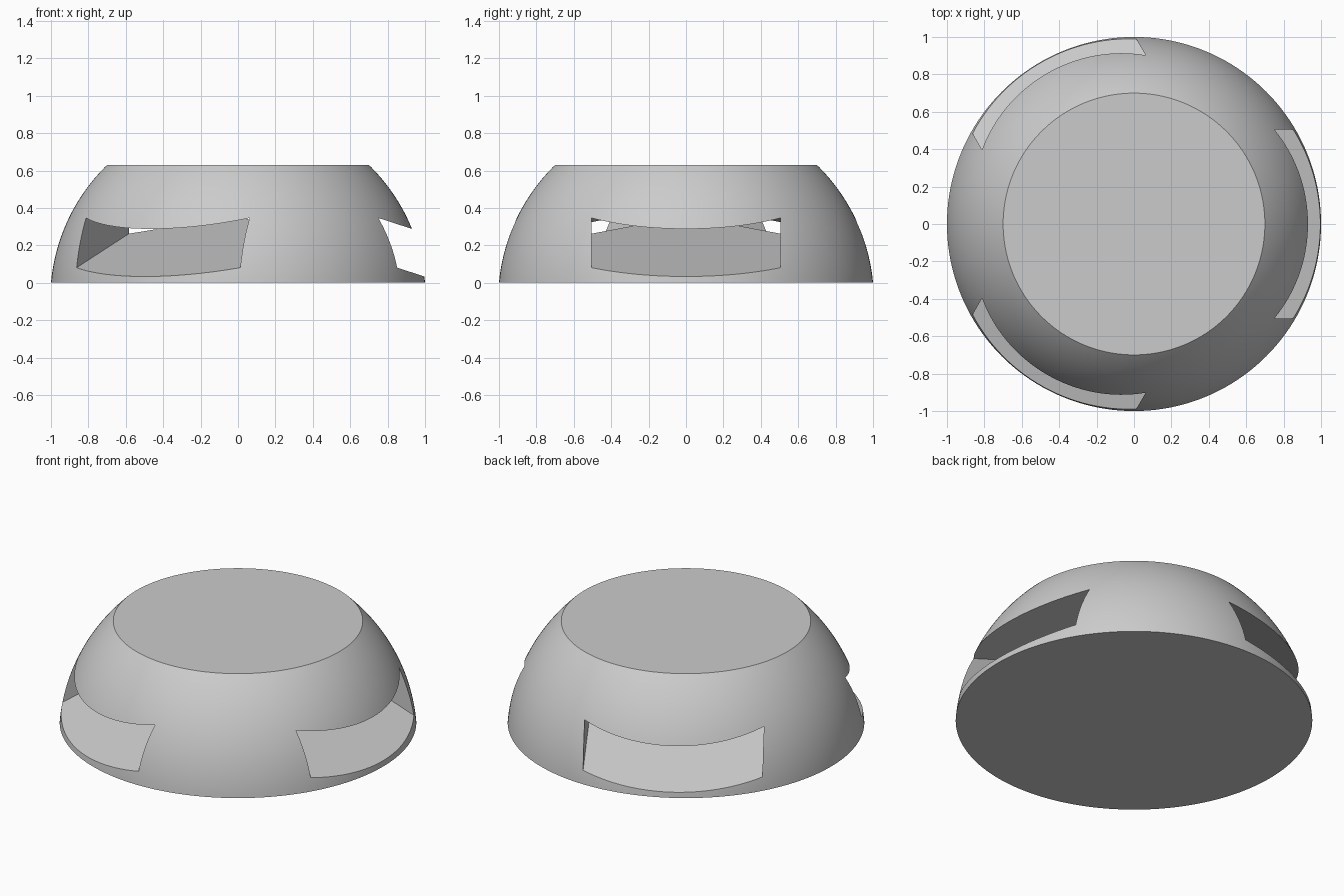
import bpy, bmesh, math
from mathutils import Matrix

cube = bpy.data.objects.get("Cube")
if cube:
    bpy.data.objects.remove(cube, do_unlink=True)

HEIGHT = 0.63        # flat top of the dome
CENTRE = -0.09       # sphere centre height
RADIUS = math.hypot(1, CENTRE)
SLOPE = math.tan(math.radians(18))
HALF_WIDTH = 0.505
FLOOR, CEILING = 0.357, 0.59   # slot heights on the axis
SEGMENTS, RINGS = 160, 32

grey = bpy.data.materials.new("plain grey")
grey.use_nodes = True
colour = (0.6, 0.6, 0.6, 1)
grey.diffuse_color = colour
grey.node_tree.nodes["Principled BSDF"].inputs["Base Color"].default_value = colour


def add_object(name, bm):
    bmesh.ops.recalc_face_normals(bm, faces=bm.faces)
    mesh = bpy.data.meshes.new(name)
    bm.to_mesh(mesh)
    bm.free()
    mesh.materials.append(grey)
    obj = bpy.data.objects.new(name, mesh)
    bpy.context.collection.objects.link(obj)
    return obj


def make_dome():
    # Spherical side in rings, closed by a flat top and base
    bm = bmesh.new()
    low = math.asin(-CENTRE / RADIUS)
    high = math.asin((HEIGHT - CENTRE) / RADIUS)
    rings = []
    for i in range(RINGS + 1):
        a = low + (high - low) * i / RINGS
        r, z = RADIUS * math.cos(a), CENTRE + RADIUS * math.sin(a)
        turns = [math.tau * k / SEGMENTS for k in range(SEGMENTS)]
        rings.append([bm.verts.new((r * math.cos(t), r * math.sin(t), z)) for t in turns])
    for lower, upper in zip(rings, rings[1:]):
        for k in range(SEGMENTS):
            n = (k + 1) % SEGMENTS
            bm.faces.new((lower[k], lower[n], upper[n], upper[k]))
    bm.faces.new(rings[0][::-1])
    bm.faces.new(rings[-1])
    return add_object("dome_body", bm)


def make_slot(angle):
    # Sloping slot that runs from the axis out through the side
    bm = bmesh.new()
    inner, outer = -0.02, 1.3
    profile = [(inner, FLOOR), (outer, FLOOR), (outer, CEILING), (inner, CEILING)]
    face = bm.faces.new([bm.verts.new((x, -HALF_WIDTH, z - SLOPE * x)) for x, z in profile])
    new = bmesh.ops.extrude_face_region(bm, geom=[face])["geom"]
    verts = [v for v in new if isinstance(v, bmesh.types.BMVert)]
    bmesh.ops.translate(bm, verts=verts, vec=(0, 2 * HALF_WIDTH, 0))
    bmesh.ops.rotate(bm, verts=bm.verts, matrix=Matrix.Rotation(angle, 3, "Z"))
    cutter = add_object("slot_cutter", bm)
    cutter.hide_render = True
    return cutter


dome = make_dome()
bpy.ops.object.select_all(action="DESELECT")
bpy.context.view_layer.objects.active = dome
dome.select_set(True)

# Cut three slots evenly around the dome
for i in range(3):
    cutter = make_slot(math.tau * i / 3)
    cut = dome.modifiers.new("slot", "BOOLEAN")
    cut.operation = "DIFFERENCE"
    cut.solver = "EXACT"
    cut.object = cutter
    bpy.ops.object.modifier_apply(modifier=cut.name)
    bpy.data.objects.remove(cutter, do_unlink=True)

bpy.ops.object.shade_smooth_by_angle(angle=math.radians(25))
